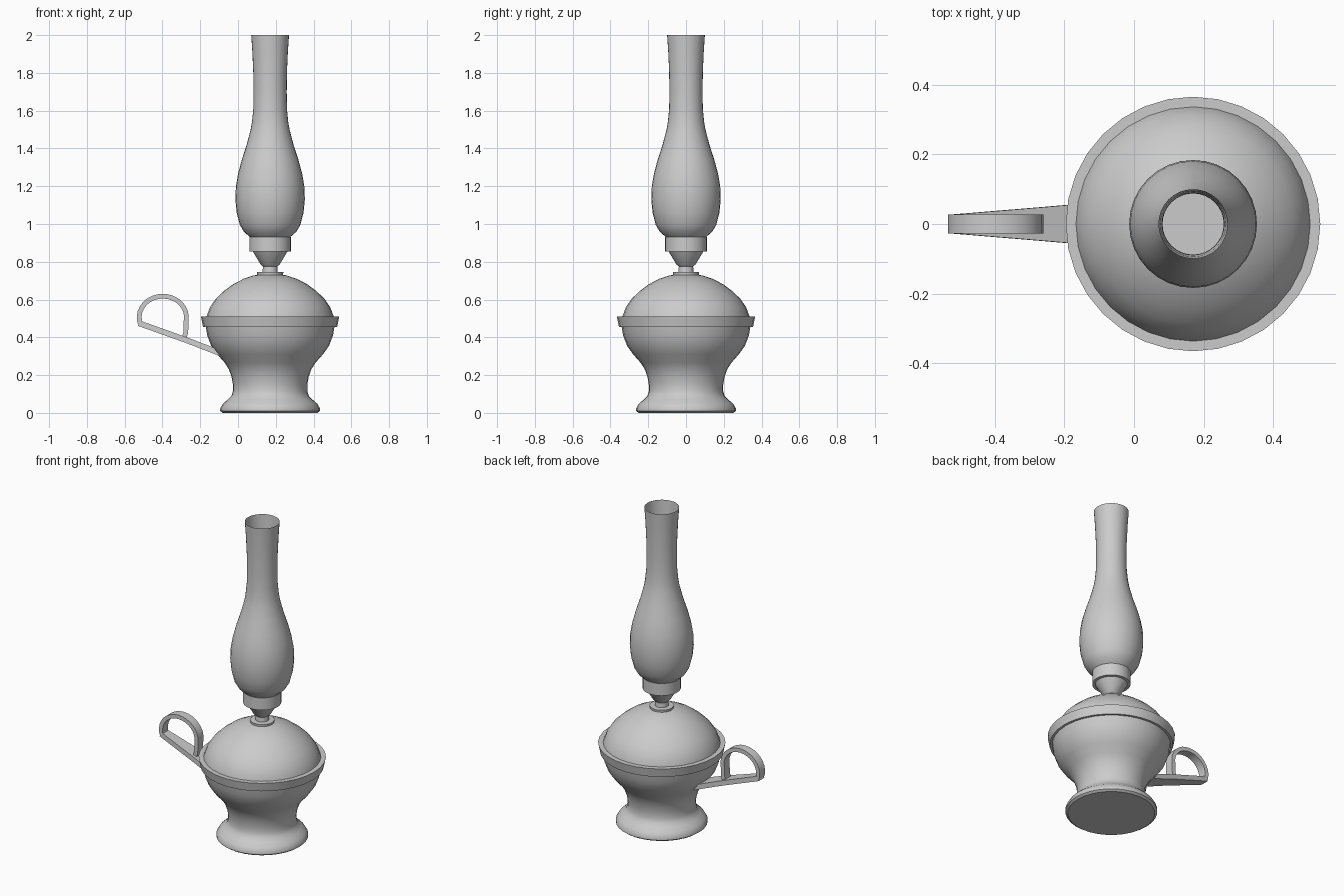
import bpy, bmesh, math
from mathutils import Vector

if "Cube" in bpy.data.objects:
    bpy.data.objects.remove(bpy.data.objects["Cube"])

CX = 0.17   # axis of the lamp body


def finish(bm, name, angle=35):
    me = bpy.data.meshes.new(name)
    bmesh.ops.recalc_face_normals(bm, faces=bm.faces)
    bm.to_mesh(me)
    bm.free()
    ob = bpy.data.objects.new(name, me)
    bpy.context.collection.objects.link(ob)
    bpy.ops.object.select_all(action='DESELECT')
    ob.select_set(True)
    bpy.context.view_layer.objects.active = ob
    bpy.ops.object.shade_smooth_by_angle(angle=math.radians(angle))
    return ob


def lathe(name, profile, closed=False, n=32, angle=35):
    """Revolve (radius, z) points; radius 0 becomes a pole."""
    bm = bmesh.new()
    rings = []
    for r, z in profile:
        if r == 0:
            rings.append([bm.verts.new((CX, 0, z))] * n)
        else:
            rings.append([bm.verts.new((CX + r * math.cos(math.tau * i / n),
                                        r * math.sin(math.tau * i / n), z)) for i in range(n)])
    pairs = list(zip(rings, rings[1:]))
    if closed:
        pairs.append((rings[-1], rings[0]))
    for a, b in pairs:
        for i in range(n):
            j = (i + 1) % n
            bm.faces.new(list(dict.fromkeys((a[i], a[j], b[j], b[i]))))
    return finish(bm, name, angle)


def strap(name, path, thick):
    """Flat band along (x, z, half_width) points."""
    bm = bmesh.new()
    pts = [Vector((x, 0, z)) for x, z, w in path]
    rings = []
    for i, (x, z, w) in enumerate(path):
        t = (pts[min(i + 1, len(pts) - 1)] - pts[max(i - 1, 0)]).normalized()
        nrm = Vector((-t.z, 0, t.x)) * thick / 2
        rings.append([bm.verts.new(pts[i] + nrm * s + Vector((0, w * k, 0)))
                      for s, k in ((1, 1), (1, -1), (-1, -1), (-1, 1))])
    for a, b in zip(rings, rings[1:]):
        for i in range(4):
            j = (i + 1) % 4
            bm.faces.new((a[i], a[j], b[j], b[i]))
    bm.faces.new(rings[0])
    bm.faces.new(rings[-1])
    return finish(bm, name)


# Footed oil bowl
lathe("bowl", [(0, 0), (0.25, 0), (0.264, 0.01), (0.264, 0.024), (0.25, 0.048),
               (0.225, 0.07), (0.205, 0.09), (0.197, 0.115), (0.197, 0.15),
               (0.204, 0.19), (0.218, 0.23), (0.24, 0.265), (0.28, 0.31),
               (0.312, 0.355), (0.333, 0.41), (0.343, 0.47)])

# Rim band around the bowl
lathe("rim", [(0.335, 0.455), (0.355, 0.455), (0.366, 0.51), (0.336, 0.51)], closed=True)

# Domed cover
lathe("dome", [(0.343, 0.47), (0.337, 0.51), (0.318, 0.56), (0.287, 0.605),
               (0.245, 0.645), (0.195, 0.682), (0.14, 0.71), (0.09, 0.727), (0.04, 0.736), (0, 0.738)])

# Burner: disc, stem, cone and collar
lathe("burner", [(0, 0.728), (0.068, 0.728), (0.07, 0.745), (0.04, 0.747), (0.038, 0.775),
                 (0.05, 0.785), (0.092, 0.855), (0.11, 0.855), (0.11, 0.932), (0, 0.932)])

# Open glass chimney
lathe("chimney", [(0.108, 0.932), (0.138, 0.958), (0.16, 0.995), (0.177, 1.06), (0.184, 1.13),
                  (0.181, 1.2), (0.17, 1.265), (0.15, 1.34), (0.124, 1.42), (0.103, 1.5),
                  (0.096, 1.54), (0.089, 1.61), (0.088, 1.7), (0.089, 1.8), (0.094, 1.91), (0.1, 2.0)])

# Handle arm, widening towards the bowl
strap("handle_arm", [(-0.525, 0.475, 0.027), (-0.27, 0.384, 0.048), (-0.06, 0.303, 0.066)], 0.03)

# Finger loop standing on the arm
loop = [(-0.285, 0.395, 0.027), (-0.276, 0.43, 0.027)]
for k in range(17):
    a = math.radians(-10 + 200 * k / 16)
    loop.append((-0.398 + 0.125 * math.cos(a), 0.506 + 0.112 * math.sin(a), 0.027))
strap("finger_loop", loop + [(-0.518, 0.474, 0.027)], 0.025)
